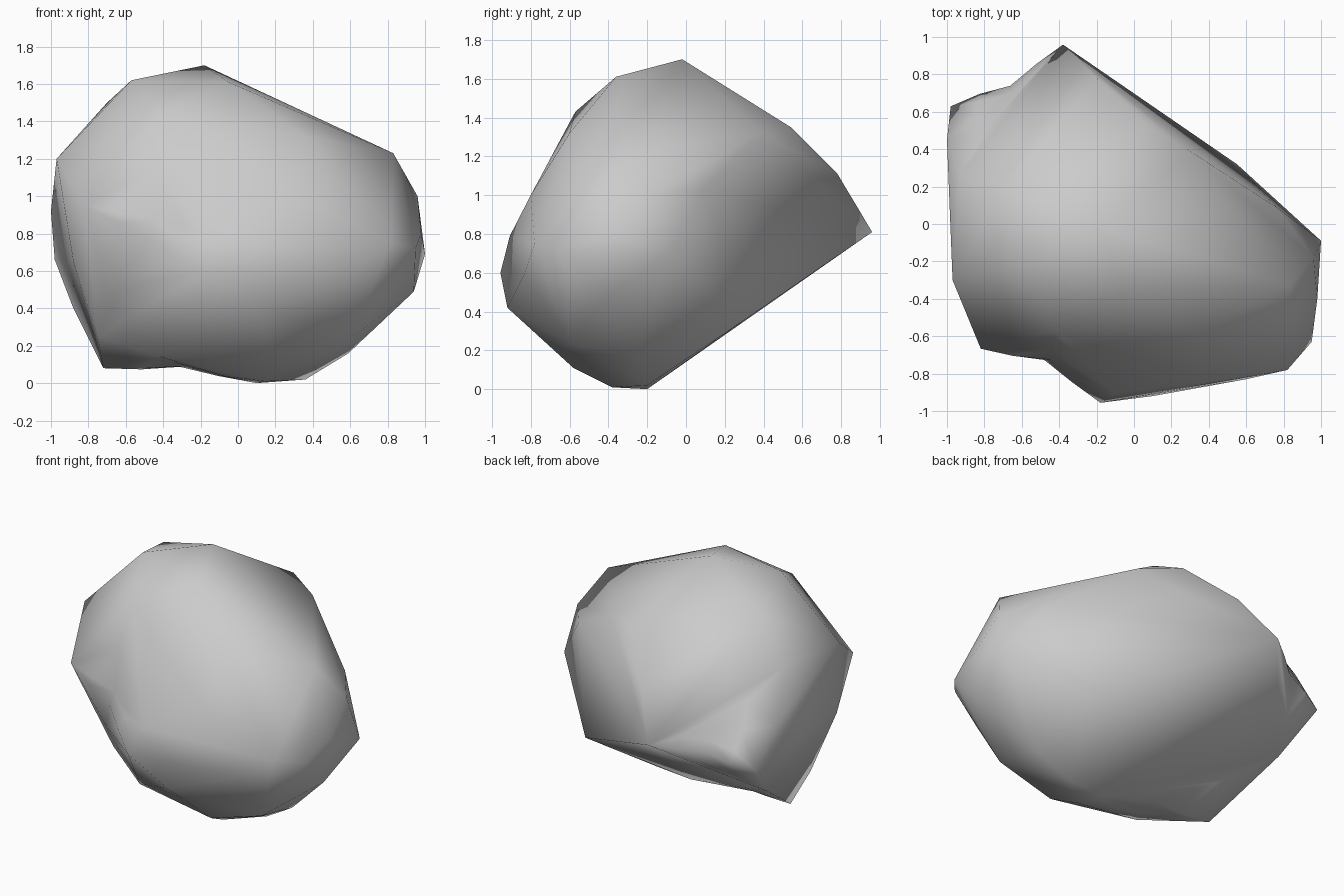
import bpy, bmesh, math
from mathutils import Vector

if "Cube" in bpy.data.objects:
    bpy.data.objects.remove(bpy.data.objects["Cube"])

# Corner points of the boulder, grouped by side
under = [(-.38, .96, .81), (.55, .32, .37), (-.72, -.12, .08), (.36, -.2, .02),
         (.1, -.2, 0), (.15, -.38, .01), (-.98, .63, .66), (-.88, .37, .40),
         (.2, -.58, .11), (-.75, -.3, .25), (-.42, -.48, .14), (.59, -.25, .16)]
crown = [(-.18, -.02, 1.70), (-.57, -.23, 1.62), (-.05, -.36, 1.61),
         (-.42, -.57, 1.43), (-.7, .18, 1.5), (.83, -.33, 1.23), (.35, -.6, 1.32)]
back = [(.05, .54, 1.35), (.3, .39, 1.32), (.76, .09, 1.03), (-.2, .78, 1.11)]
left = [(-1, .45, .92), (-.93, .26, 1.23), (-.97, -.3, 1.2), (-.88, -.4, .65),
        (-.82, -.67, .95)]
right = [(1, -.09, .69), (.96, -.18, 1.0), (.95, -.63, .72), (.98, -.4, .8),
         (.94, -.4, .49), (.74, -.3, .31)]
front = [(-.18, -.96, .6), (.1, -.92, .42), (.82, -.78, .75), (.6, -.83, .6),
         (.6, -.6, .24), (.3, -.8, 1.0), (-.1, -.91, .79)]

# Wrap the points in a closed faceted skin
bm = bmesh.new()
for p in under + crown + back + left + right + front:
    bm.verts.new(p)
bmesh.ops.convex_hull(bm, input=bm.verts[:], use_existing_faces=False)
bmesh.ops.delete(bm, geom=[v for v in bm.verts if not v.link_faces], context='VERTS')

# Shallow hollows: centre, push, radius; only the nearby facets are refined
hollows = [((-.5, -.8, .75), (.02, .09, 0), .22),
           ((-.3, -.2, .05), (0, 0, .05), .2),
           ((-.68, .8, .78), (.02, -.06, .02), .17)]
for centre, push, radius in hollows:
    c = Vector(centre)
    for _ in range(2):
        near = [e for e in bm.edges
                if e.calc_length() > .15 and
                min((e.verts[0].co.lerp(e.verts[1].co, t / 8) - c).length
                    for t in range(9)) < radius]
        bmesh.ops.subdivide_edges(bm, edges=near, cuts=1, use_grid_fill=True)
        bmesh.ops.triangulate(bm, faces=[f for f in bm.faces if len(f.verts) > 3])
    for v in bm.verts:
        d = (v.co - c).length / radius
        v.co += Vector(push) * math.exp(-d * d)
bmesh.ops.recalc_face_normals(bm, faces=bm.faces[:])

mesh = bpy.data.meshes.new("boulder")
bm.to_mesh(mesh)
bm.free()
boulder = bpy.data.objects.new("boulder", mesh)
bpy.context.collection.objects.link(boulder)

# Soft shading all round
bpy.context.view_layer.objects.active = boulder
boulder.select_set(True)
bpy.ops.object.shade_smooth_by_angle(angle=math.radians(85))
